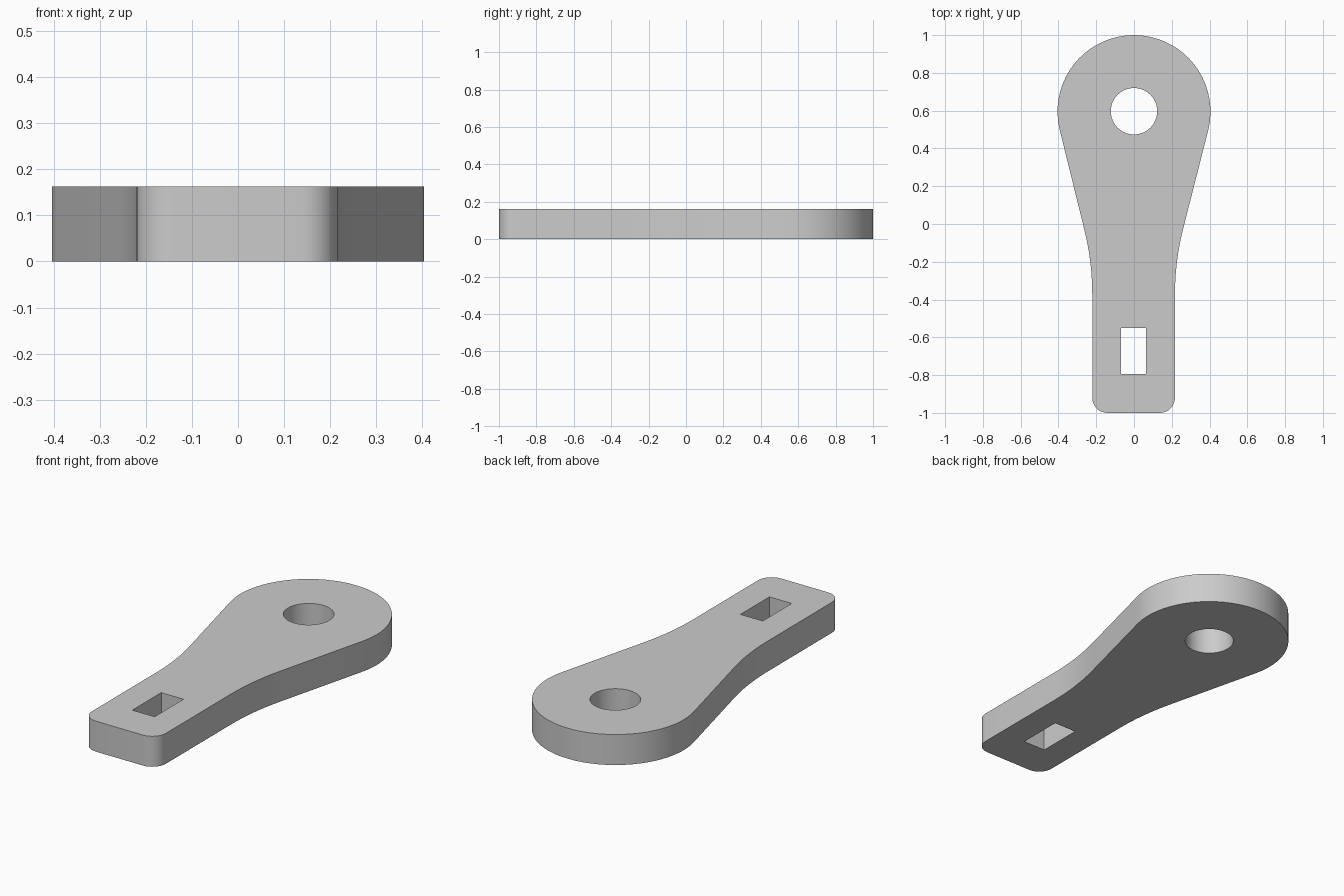
import bpy
import bmesh
from math import sin, cos, radians, pi

if "Cube" in bpy.data.objects:
    bpy.data.objects.remove(bpy.data.objects["Cube"])

THICK = 0.163
HEAD_Y, HEAD_R, HOLE_R = 0.595, 0.405, 0.123
STEM_X, STEM_SHIFT, CORNER_R = 0.219, -0.002, 0.08
FILLET_Y, FILLET_R = -0.37, 1.4
TAPER = 13.8  # lean of the tapering sides, degrees


def arc(cx, cy, r, start, end, steps):
    """Points along a circular arc, angles in degrees."""
    angles = [radians(start + (end - start) * i / steps) for i in range(steps + 1)]
    return [(cx + r * cos(a), cy + r * sin(a)) for a in angles]


# One side of the outline: rounded foot, stem, concave fillet, round head
stem = arc(STEM_X - CORNER_R, CORNER_R - 1, CORNER_R, -90, 0, 8)
stem += arc(STEM_X + FILLET_R, FILLET_Y, FILLET_R, 180, 180 - TAPER, 6)
head = arc(0, HEAD_Y, HEAD_R, -TAPER, 90, 18)


def side(sign):
    return [(sign * x + STEM_SHIFT, y) for x, y in stem] + [(sign * x, y) for x, y in head]


outline = side(1) + side(-1)[-2::-1]
round_hole = arc(0, HEAD_Y + 0.002, HOLE_R, 0, 360, 40)[:-1]
slot = [(-0.069, -0.795), (0.063, -0.795), (0.063, -0.55), (-0.069, -0.55)]

# Flat plate with both openings, then thickened upwards
bm = bmesh.new()
for loop in (outline, round_hole, slot):
    verts = [bm.verts.new((x, y, 0)) for x, y in loop]
    for a, b in zip(verts, verts[1:] + verts[:1]):
        bm.edges.new((a, b))
bmesh.ops.triangle_fill(bm, edges=bm.edges[:], use_beauty=True, normal=(0, 0, 1))
raised = bmesh.ops.extrude_face_region(bm, geom=bm.faces[:], use_keep_orig=True)["geom"]
bmesh.ops.translate(bm, vec=(0, 0, THICK),
                    verts=[g for g in raised if isinstance(g, bmesh.types.BMVert)])
bmesh.ops.recalc_face_normals(bm, faces=bm.faces[:])

mesh = bpy.data.meshes.new("lever_plate")
bm.to_mesh(mesh)
bm.free()
plate = bpy.data.objects.new("lever_plate", mesh)
bpy.context.collection.objects.link(plate)

# Plain grey finish
grey = bpy.data.materials.new("light_grey")
grey.use_nodes = True
color = (0.6, 0.6, 0.6, 1)
grey.diffuse_color = color
grey.node_tree.nodes["Principled BSDF"].inputs["Base Color"].default_value = color
mesh.materials.append(grey)

# Smooth curved walls, crisp rims
bpy.ops.object.select_all(action="DESELECT")
plate.select_set(True)
bpy.context.view_layer.objects.active = plate
bpy.ops.object.shade_smooth_by_angle(angle=radians(30))
